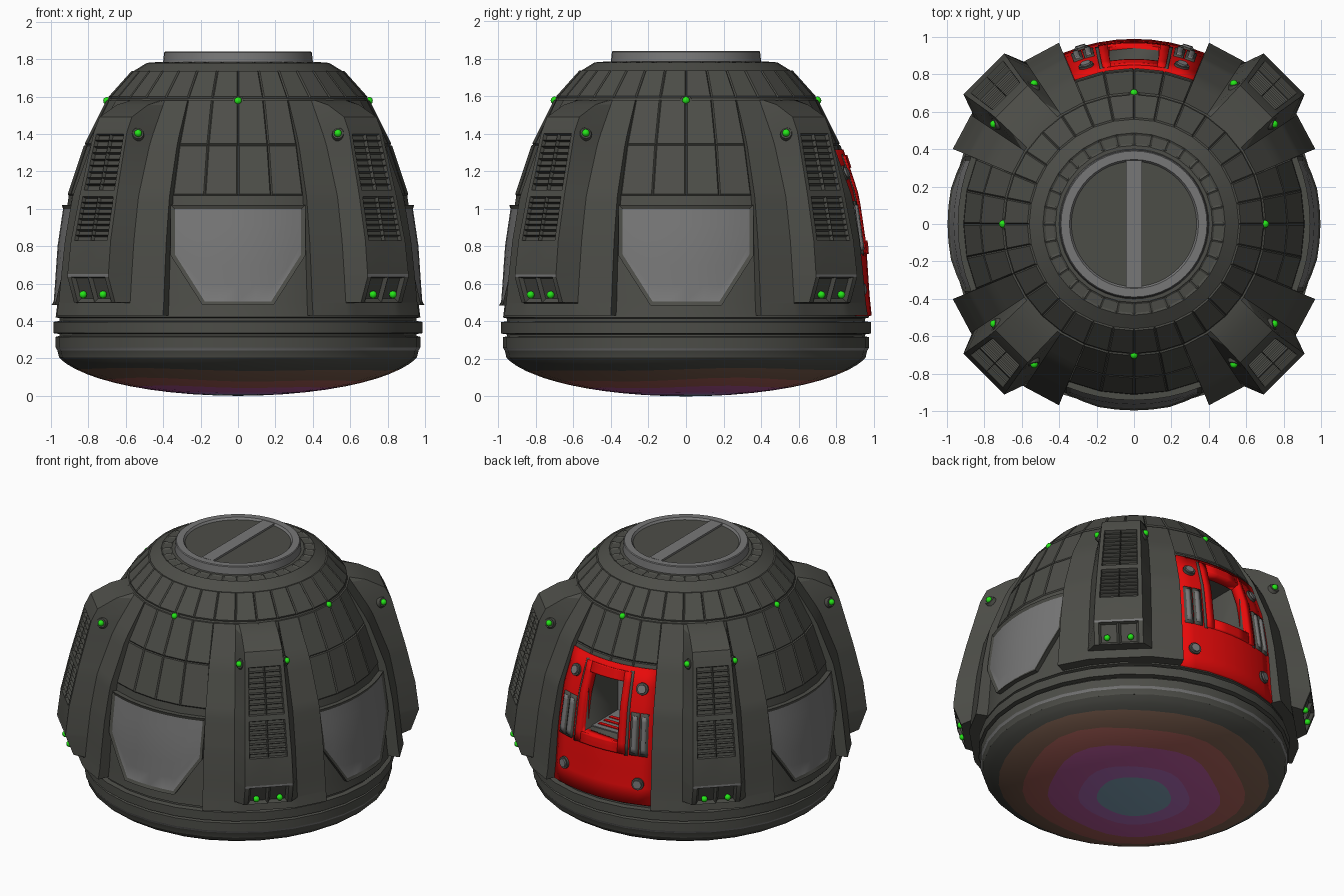
import bpy, bmesh, math
from mathutils import Vector, Matrix

if "Cube" in bpy.data.objects:
    bpy.data.objects.remove(bpy.data.objects["Cube"])

def material(name, r, g, b):
    m = bpy.data.materials.new(name)
    m.diffuse_color = (r, g, b, 1)
    m.use_nodes = True
    m.node_tree.nodes["Principled BSDF"].inputs["Base Color"].default_value = m.diffuse_color
    return m

HULL = material("dark hull grey", .073, .074, .064)
GREY = material("light grey", .185, .185, .185)
RED = material("hatch red", .80, .003, .003)
GREEN = material("lamp green", .02, .90, .01)
HEAT = [material("heat blue", .21, .35, .46), material("heat indigo", .43, .15, .48),
        material("heat magenta", .48, .10, .33), material("heat maroon", .40, .115, .098),
        material("heat brown", .20, .11, .075)]

def lerp(table, x, c=1):
    for a, b in zip(table, table[1:]):
        if x <= b[0]:
            t = max(0, (x - a[0]) / (b[0] - a[0]))
            return a[c] + t * (b[c] - a[c])
    return table[-1][c]

# Hull wall: height, radius
WALL = [(.42, .975), (.5, .965), (.8, .945), (1.07, .905), (1.34, .815), (1.58, .695)]
def R(z):
    return lerp(WALL, z)

def polar(deg, r, z):
    a = math.radians(deg)
    return Vector((r * math.cos(a), r * math.sin(a), z))

def grid(bm, rows, closed=False):
    vs = [[bm.verts.new(p) for p in row] for row in rows]
    n = len(rows[0])
    faces = [[bm.faces.new((lo[j], lo[(j + 1) % n], hi[(j + 1) % n], hi[j]))
              for j in range(n if closed else n - 1)] for lo, hi in zip(vs, vs[1:])]
    bm.normal_update()
    return faces, vs

def make(name, bm, *mats):
    me = bpy.data.meshes.new(name)
    bm.to_mesh(me)
    bm.free()
    for m in mats:
        me.materials.append(m)
    ob = bpy.data.objects.new(name, me)
    bpy.context.collection.objects.link(ob)
    return ob

def inset(bm, faces, thick, depth):
    bm.normal_update()
    bmesh.ops.inset_individual(bm, faces=faces, thickness=thick, depth=depth, use_even_offset=True)

def ring(r, z, n=32):
    return [polar(360 * j / n, r, z) for j in range(n)]

def box(name, mat, centre, size):
    bm = bmesh.new()
    bmesh.ops.create_cube(bm, size=1, matrix=Matrix.Translation(centre) @ Matrix.Diagonal((*size, 1)))
    return make(name, bm, mat)

def disc(name, mat, pos, normal, r, depth, r2=None):
    bm = bmesh.new()
    m = Matrix.Translation(pos) @ Vector(normal).to_track_quat('Z', 'Y').to_matrix().to_4x4()
    bmesh.ops.create_cone(bm, cap_ends=True, segments=16, radius1=r, radius2=r2 or r, depth=depth, matrix=m)
    return make(name, bm, mat)

def lamp(name, pos, normal, housing=True):
    bm = bmesh.new()
    out = Vector(normal).normalized() * .012
    bmesh.ops.create_icosphere(bm, subdivisions=2, radius=.021, matrix=Matrix.Translation(pos + out))
    make(name, bm, GREEN)
    if housing:
        disc(name + "_housing", HULL, pos, normal, .038, .022, .03)

def patch(name, mat, a0, a1, z0, z1, off, thick):
    """Curved plate lying on the hull wall."""
    bm = bmesh.new()
    n = max(1, round((a1 - a0) / 5.6))
    grid(bm, [[polar(a0 + (a1 - a0) * j / n, R(z) + off, z) for j in range(n + 1)]
              for z in [z0 + (z1 - z0) * i / 8 for i in range(9)]])
    ob = make(name, bm, mat)
    s = ob.modifiers.new("thickness", 'SOLIDIFY')
    s.thickness, s.offset = thick, -1
    return ob

# Hull: turned profile with panel grooves
PROFILE = [(.957, .206), (.966, .243), (.975, .258), (.975, .315), (.955, .32), (.955, .33),
           (.987, .335), (.987, .395), (.955, .40), (.955, .415), (.975, .42), (.965, .5),
           (.945, .8), (.905, 1.07), (.815, 1.34), (.695, 1.58), (.69, 1.59), (.56, 1.735),
           (.50, 1.772), (.487, 1.78), (.42, 1.785), (.30, 1.787)]
bm = bmesh.new()
faces, vs = grid(bm, [ring(r, z) for r, z in PROFILE], True)
bm.faces.new(vs[0][::-1])
bm.faces.new(vs[-1])
for f in faces[1]:
    f.material_index = 1                       # worn rim above the heat shield
inset(bm, faces[13] + faces[14] + faces[16], .006, .008)
inset(bm, faces[19], .011, -.007)
hull = make("hull", bm, HULL, GREY)

# Heat shield: wavy scorch bands
def shield_z(r):
    return .27 * (1 - math.sqrt(1 - (r / .985) ** 2))
rings = []
for r, wave in [(.02, 0), (.12, 0), (.24, .03), (.36, .04), (.46, .04), (.56, .05), (.64, .04),
                (.72, .04), (.79, .03), (.865, .015), (.91, .005), (.935, 0), (.957, 0)]:
    row = []
    for j in range(32):
        a = math.tau * j / 32
        rr = r * (1 + wave * (math.sin(2 * a + .6) + .6 * math.sin(5 * a)))
        row.append(polar(j * 11.25, rr, shield_z(rr)))
    rings.append(row)
bm = bmesh.new()
faces, vs = grid(bm, rings, True)
bm.faces.new(vs[0][::-1]).material_index = 1
for row, idx in zip(faces, [1, 1, 2, 3, 3, 4, 4, 5, 5, 0, 0, 0]):
    for f in row:
        f.material_index = idx
make("heat_shield", bm, HULL, *HEAT)

# Top collar with crossbar
bm = bmesh.new()
faces, vs = grid(bm, [ring(r, z, 48) for r, z in
                      [(.402, 1.77), (.395, 1.835), (.39, 1.84), (.345, 1.84), (.335, 1.826)]], True)
bm.faces.new(vs[-1]).material_index = 1
make("top_collar", bm, GREY, HULL)
box("collar_crossbar", GREY, (0, 0, 1.825), (.088, .68, .028))

# Diagonal thruster pods, built along +x then turned
BOX = [(.495, .16, 0), (.5, .155, 1.085), (.635, .155, 1.135), (.65, .155, 1.135), (.83, .15, 1.113),
       (1.08, .14, 1.055), (1.41, .125, .965), (1.49, .122, .925), (1.555, .118, .80), (1.58, .116, .66)]
def section(z, off=None):
    buried = off is not None
    if not buried:
        off = lerp([(.43, .075), (1.0, .055), (1.4, .033), (1.58, .010)], z)
    r = R(z) + off
    hw = lerp(BOX, z, 1)
    w = r * math.cos(math.radians(11.25))
    if not buried:
        w = max(w + .003, lerp(BOX, z, 2))
    return ([polar(-22.5, R(z) - .04, z), polar(-22.5, r, z), polar(-11.25, r, z)]
            + [Vector((w, f * hw, z)) for f in (-1, -.82, 0, .82, 1)]
            + [polar(11.25, r, z), polar(22.5, r, z), polar(22.5, R(z) - .04, z)])
low_vent = [.83 + .235 * i / 8 for i in range(9)]
high_vent = [1.10 + .30 * i / 9 for i in range(10)]
zs = [.43, .495, .5, .635, .65] + low_vent + high_vent + [1.41, 1.49, 1.555, 1.58]
bm = bmesh.new()
faces, vs = grid(bm, [section(.43, -.04)] + [section(z) for z in zs] + [section(1.583, -.04)])
slots, cells = [], []
for z, row in zip(zs, faces[1:]):
    if z in low_vent[:-1] or z in high_vent[:-1]:
        slots += row[4:6]                      # vent slats
    if z == .5:
        cells += row[4:6]                      # lamp recesses
    if z == .635:
        for f in row[3:7]:
            f.material_index = 1               # worn edge above the lamps
inset(bm, slots, .006, -.02)
inset(bm, cells, .014, -.02)
pod = make("pod_1", bm, HULL, GREY)
for k in range(4):
    ob = pod if k == 0 else bpy.data.objects.new(f"pod_{k + 1}", pod.data)
    if k:
        bpy.context.collection.objects.link(ob)
    turn = Matrix.Rotation(math.radians(45 + 90 * k), 4, 'Z')
    ob.matrix_world = turn
    for s in (-1, 1):
        lamp(f"pod_{k + 1}_upper_lamp", turn @ Vector((.902, s * .143, 1.40)),
             turn @ Vector((.5, s * .8, .3)))
        lamp(f"pod_{k + 1}_lower_lamp", turn @ Vector((1.085, s * .075, .545)),
             turn @ Vector((1, 0, -.35)), False)
    # Lamp on the hull ring between pods
    lamp(f"ring_lamp_{k + 1}", polar(90 * k, .69, 1.572), polar(90 * k, 1, .5))

# Window panels on the front and both sides, with a raised rim
bm = bmesh.new()
rows = []
for i in range(6):
    row = []
    for x in [-.36, -.275, -.19, -.095, 0, .095, .19, .275, .36]:
        low = .485 + max(0, abs(x) - .19) / .17 * .265
        z = low + (1.02 - low) * i / 5
        row.append(Vector((x, -math.sqrt((R(z) + .03) ** 2 - x * x), z)))
    rows.append(row)
grid(bm, rows)
inner = list(bm.faces)
bmesh.ops.inset_region(bm, faces=inner, thickness=.02, depth=-.010, use_boundary=True, use_even_offset=True)
for f in inner:
    f.material_index = 1
skirt = bmesh.ops.extrude_edge_only(bm, edges=[e for e in bm.edges if e.is_boundary])
for v in skirt["geom"]:
    if isinstance(v, bmesh.types.BMVert):
        v.co.x *= .94
        v.co.y *= .94
for f in bm.faces:
    f.material_index = 1 if f in inner else 0
window = make("front_window", bm, HULL, GREY)
for name, deg in (("right_window", 90), ("left_window", -90)):
    ob = bpy.data.objects.new(name, window.data)
    ob.rotation_euler.z = math.radians(deg)
    bpy.context.collection.objects.link(ob)

# Red hatch on the back, with porthole frame, rails and bolts
hatch = patch("hatch", RED, 67.6, 112.4, .43, 1.315, .016, .05)
patch("hatch_frame_shadow_gap", HULL, 77.6, 79, .75, 1.29, .020, .03)
patch("hatch_frame_shadow_gap", HULL, 101, 102.4, .75, 1.29, .020, .03)
for s in (-1, 1):
    a, b = sorted((90 + s * 8.4, 90 + s * 11.4))
    patch("hatch_frame_side", RED, a, b, .76, 1.285, .028, .06)
    for mid in (14.9, 18.7):
        patch("hatch_rail_base", HULL, 90 + s * mid - 1.7, 90 + s * mid + 1.7, .76, 1.04, .024, .04)
        patch("hatch_rail", GREY, 90 + s * mid - .9, 90 + s * mid + .9, .78, 1.02, .034, .04)
    for z in (1.19, .57):
        a = 90 + s * 16.8
        n = polar(a, 1, .4 if z > 1 else .06)
        disc("hatch_bolt_rim", HULL, polar(a, R(z) + .015, z), n, .042, .026, .040)
        disc("hatch_bolt", GREY, polar(a, R(z) + .02, z), n, .031, .036, .028)
patch("hatch_frame_top", RED, 81.6, 98.4, 1.22, 1.285, .028, .06)
patch("hatch_frame_bottom", RED, 81.6, 98.4, .76, .83, .028, .06)

# Porthole opening cut through the hatch into a pocket
cutter = box("porthole_cutter", HULL, (0, .85, 1.025), (.26, .6, .39))
cutter.hide_render = True
cutter.display_type = 'WIRE'
for ob in (hull, hatch):
    m = ob.modifiers.new("porthole", 'BOOLEAN')
    m.operation, m.object, m.solver = 'DIFFERENCE', cutter, 'EXACT'
box("porthole_back_wall", GREY, (0, .555, 1.025), (.26, .02, .39))
box("porthole_floor", GREY, (0, .70, .833), (.26, .30, .008))
for i in range(3):
    box("porthole_floor_bar", RED, (0, .68 + .06 * i, .838), (.22, .025, .008))

# Smooth shading with crisp edges
for ob in bpy.context.collection.objects:
    ob.select_set(ob.type == 'MESH')
bpy.context.view_layer.objects.active = hull
bpy.ops.object.shade_smooth_by_angle(angle=math.radians(25))
cutter.hide_set(True)
